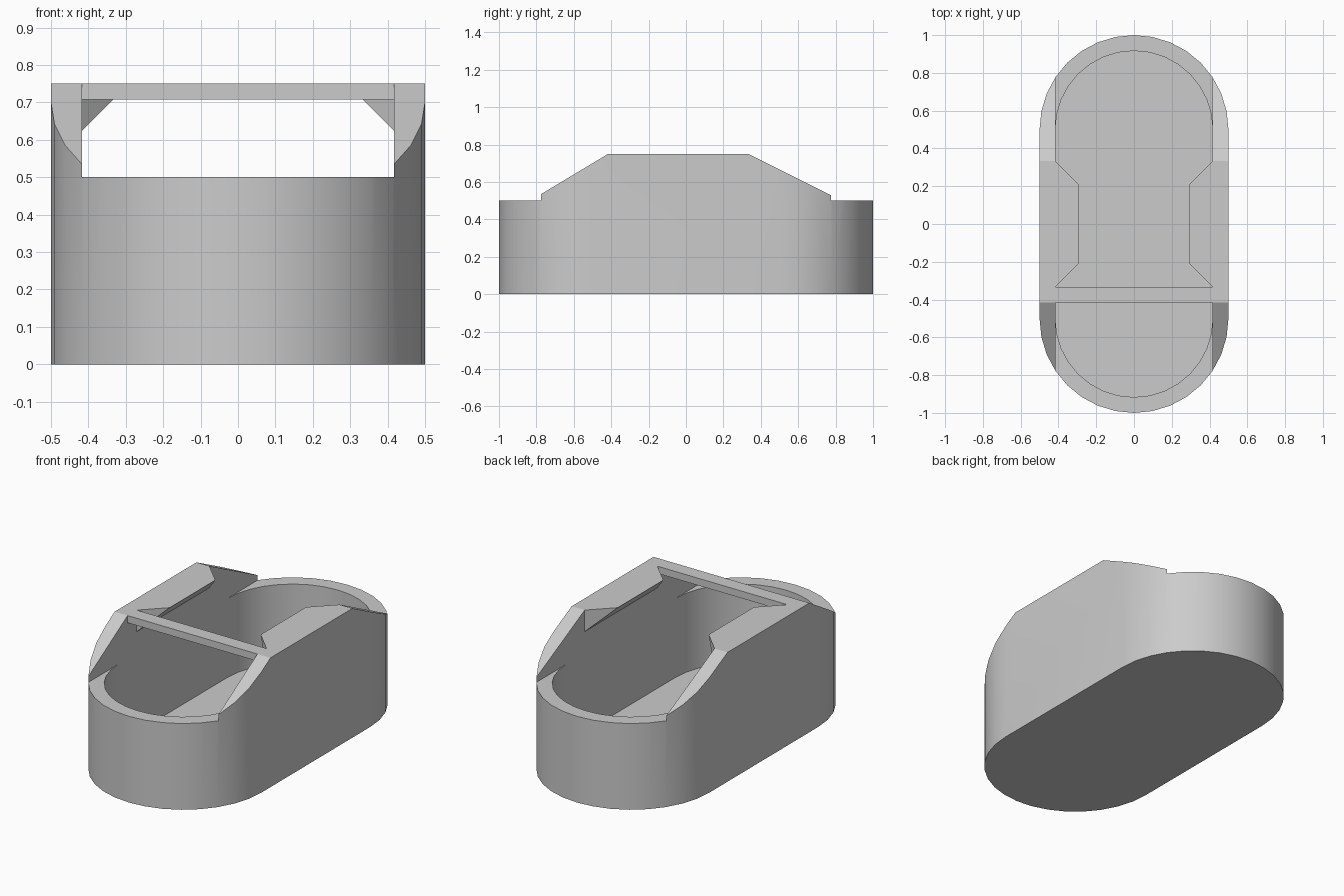
import bpy
import bmesh
import math
from mathutils import Vector

cube = bpy.data.objects.get("Cube")
if cube:
    bpy.data.objects.remove(cube, do_unlink=True)

R = 0.5            # outer radius of the rounded ends
WALL = 1 / 12      # wall thickness
INNER = R - WALL
RIM, TOP = 0.5, 0.75
FLOOR = WALL / 2

grey = bpy.data.materials.new("light_grey")
grey.use_nodes = True
grey.diffuse_color = (0.6, 0.6, 0.6, 1)
grey.node_tree.nodes["Principled BSDF"].inputs["Base Color"].default_value = (0.6, 0.6, 0.6, 1)


def prism(name, outline, direction):
    """Extrude a closed outline of 3D points along a direction."""
    bm = bmesh.new()
    face = bm.faces.new([bm.verts.new(p) for p in outline])
    new = bmesh.ops.extrude_face_region(bm, geom=[face])["geom"]
    bmesh.ops.translate(bm, vec=Vector(direction),
                        verts=[v for v in new if isinstance(v, bmesh.types.BMVert)])
    bmesh.ops.recalc_face_normals(bm, faces=bm.faces)
    mesh = bpy.data.meshes.new(name)
    bm.to_mesh(mesh)
    bm.free()
    mesh.materials.append(grey)
    obj = bpy.data.objects.new(name, mesh)
    bpy.context.collection.objects.link(obj)
    return obj


def stadium(radius, z, steps=16):
    """Outline with two round ends and straight sides."""
    points = []
    for end in (1, -1):
        for i in range(steps + 1):
            a = math.pi * i / steps
            points.append((end * radius * math.cos(a), end * (R + radius * math.sin(a)), z))
    return points


def combine(obj, cutter, operation):
    cutter.hide_render = True
    mod = obj.modifiers.new(operation.title(), 'BOOLEAN')
    mod.operation = operation
    mod.solver = 'EXACT'
    mod.object = cutter
    bpy.context.view_layer.objects.active = obj
    bpy.ops.object.modifier_apply(modifier=mod.name)
    bpy.data.objects.remove(cutter, do_unlink=True)


# Tub body: stadium block trimmed to the side silhouette
body = prism("tub_body", stadium(R, 0), (0, 0, 0.9))
side = [(-1.2, -0.1), (-1.2, RIM), (-5 / 6, RIM), (-INNER, TOP),
        (1 / 3, TOP), (5 / 6, RIM), (1.2, RIM), (1.2, -0.1)]
combine(body, prism("side_trim", [(-1, y, z) for y, z in side], (2, 0, 0)), 'INTERSECT')

# Gap between the raised side rails, then the hollow inside
gap = [(-INNER, -1.2, RIM), (INNER, -1.2, RIM), (INNER, -1.2, 1), (-INNER, -1.2, 1)]
combine(body, prism("rail_gap", gap, (0, 2.4, 0)), 'DIFFERENCE')
combine(body, prism("hollow", stadium(INNER, FLOOR), (0, 0, 0.6)), 'DIFFERENCE')

# Crossbar joining the rails near the front
bar = [(-INNER, -INNER, TOP - FLOOR), (INNER, -INNER, TOP - FLOOR),
       (INNER, -INNER, TOP), (-INNER, -INNER, TOP)]
parts = [body, prism("crossbar", bar, (0, WALL, 0))]

# Ledges inside each rail: slanted underside and mitred ends
DEPTH = 0.125
for s, label in ((1, "left"), (-1, "right")):
    section = [(s * INNER, -1 / 3, TOP), (s * (INNER - DEPTH), -1 / 3, TOP),
               (s * INNER, -1 / 3, TOP - DEPTH)]
    ledge = prism(label + "_ledge", section, (0, 2 / 3, 0))
    for v in ledge.data.vertices:
        if abs(v.co.x) < INNER - 0.01:
            v.co.y -= math.copysign(DEPTH, v.co.y)
    parts.append(ledge)

# Smooth round walls, keep the edges crisp
for obj in parts:
    bpy.ops.object.select_all(action='DESELECT')
    obj.select_set(True)
    bpy.context.view_layer.objects.active = obj
    bpy.ops.object.shade_smooth_by_angle(angle=math.radians(25))
